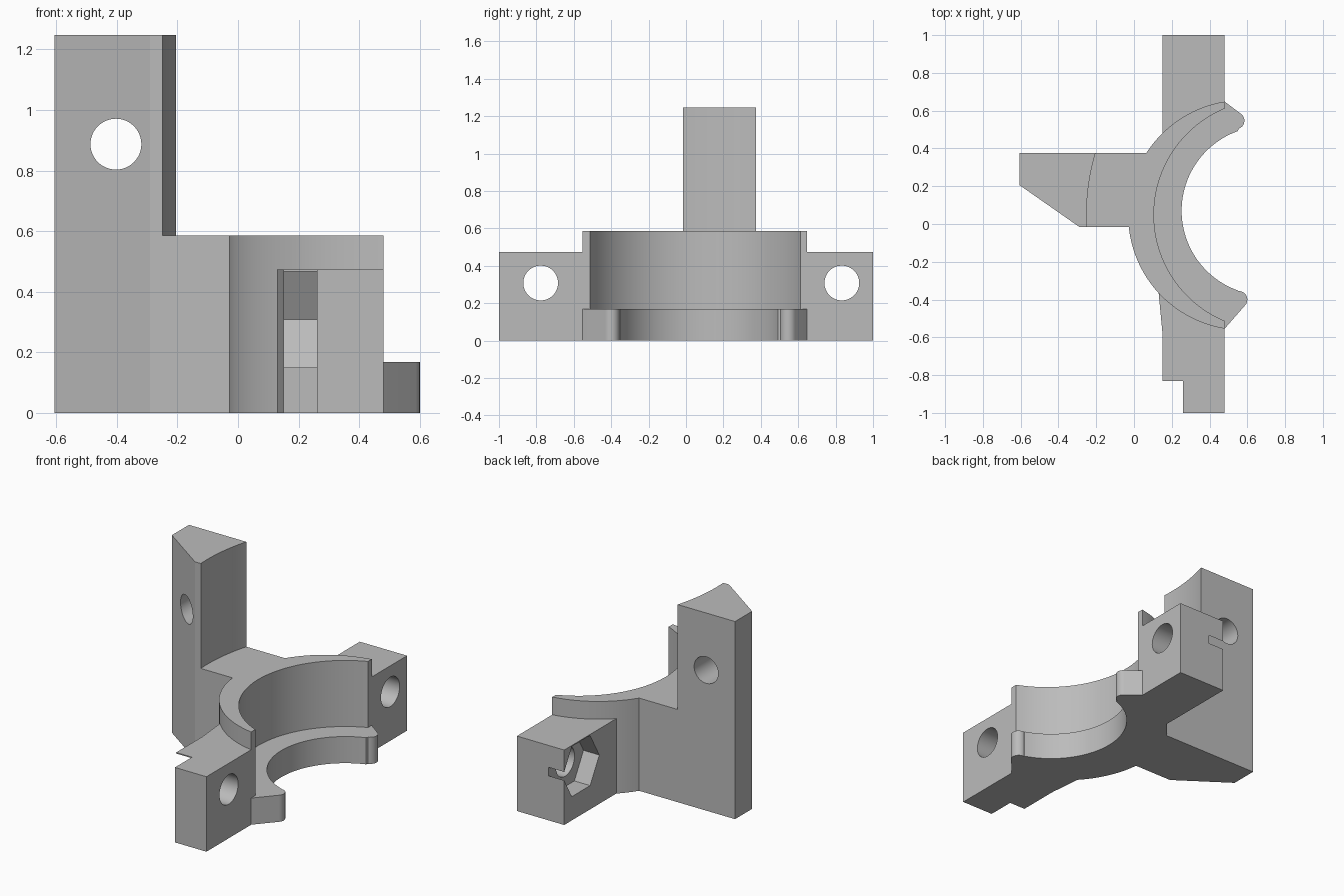
import bpy, bmesh
from math import sin, cos, pi, radians, atan2, hypot
from mathutils import Matrix, Vector

if "Cube" in bpy.data.objects:
    bpy.data.objects.remove(bpy.data.objects["Cube"], do_unlink=True)

GREY = (0.5, 0.5, 0.5, 1)
mat = bpy.data.materials.new("plain grey")
mat.use_nodes = True
mat.diffuse_color = GREY
mat.node_tree.nodes["Principled BSDF"].inputs["Base Color"].default_value = GREY


def arc(center, start, end, clockwise=False, steps=48):
    """Points around center, from start's direction and radius to end's."""
    cx, cy = center
    a = atan2(start[1] - cy, start[0] - cx)
    b = atan2(end[1] - cy, end[0] - cx)
    r = hypot(start[0] - cx, start[1] - cy)
    sweep = (b - a) % (2 * pi)
    if clockwise:
        sweep -= 2 * pi
    return [(cx + r * cos(a + sweep * i / steps), cy + r * sin(a + sweep * i / steps))
            for i in range(steps + 1)]


def extrude(name, profile, bottom, top):
    """Raise a flat outline into a solid."""
    bm = bmesh.new()
    face = bm.faces.new([bm.verts.new((x, y, bottom)) for x, y in profile])
    new = bmesh.ops.extrude_face_region(bm, geom=[face])["geom"]
    bmesh.ops.translate(bm, vec=(0, 0, top - bottom),
                        verts=[v for v in new if isinstance(v, bmesh.types.BMVert)])
    bmesh.ops.recalc_face_normals(bm, faces=bm.faces)
    mesh = bpy.data.meshes.new(name)
    bm.to_mesh(mesh)
    bm.free()
    mesh.materials.append(mat)
    ob = bpy.data.objects.new(name, mesh)
    bpy.context.collection.objects.link(ob)
    return ob


def drill(ob, axis, center, radius, depth, sides):
    """Cut a prism or round hole along an axis, then discard the cutter."""
    bm = bmesh.new()
    turn = Vector(axis).to_track_quat("Z", "Y").to_matrix().to_4x4()
    bmesh.ops.create_cone(bm, cap_ends=True, segments=sides, radius1=radius,
                          radius2=radius, depth=depth,
                          matrix=Matrix.Translation(center) @ turn)
    # hexagons point along y
    if sides == 6:
        far = max(v.co.y for v in bm.verts) - center[1]
        if far < radius * 0.95:
            bmesh.ops.rotate(bm, verts=bm.verts, cent=center,
                             matrix=Matrix.Rotation(radians(30), 3, axis))
    mesh = bpy.data.meshes.new("cutter")
    bm.to_mesh(mesh)
    bm.free()
    cutter = bpy.data.objects.new("cutter", mesh)
    cutter.hide_render = True
    bpy.context.collection.objects.link(cutter)
    mod = ob.modifiers.new("hole", "BOOLEAN")
    mod.operation, mod.solver, mod.object = "DIFFERENCE", "EXACT", cutter
    bpy.context.view_layer.objects.active = ob
    bpy.ops.object.modifier_apply(modifier=mod.name)
    bpy.data.objects.remove(cutter, do_unlink=True)


# Half ring: outer skin shared by the wall and the foot
outer = arc((0.578, 0.047), (0.48, 0.648), (0.48, -0.554))
bore = arc((0.714, 0.049), (0.48, -0.513), (0.48, 0.611), clockwise=True)
wall = extrude("ring_wall", outer + bore, 0.1, 0.585)

# Foot flange with rounded tips
low_tip = arc((0.555, -0.4), (0.587, -0.432), (0.55, -0.355), steps=10)
lip = arc((0.70, 0.07), (0.55, -0.352), (0.55, 0.492), clockwise=True)
high_tip = arc((0.54, 0.547), (0.555, 0.505), (0.565, 0.585), steps=10)
flange = extrude("foot_flange", outer + low_tip + lip + high_tip, 0, 0.168)

# Bolt ears, each with a through hole and a hexagonal nut pocket
back_ear = extrude("back_ear", [(0.15, 1), (0.48, 1), (0.48, 0.63), (0.15, 0.45)], 0, 0.473)
front_ear = extrude("front_ear", [
    (0.26, -1), (0.48, -1), (0.48, -0.535), (0.3, -0.46), (0.13, -0.36),
    (0.15, -0.57), (0.15, -0.83), (0.26, -0.83)], 0, 0.473)
for ear, y in ((back_ear, 0.833), (front_ear, -0.777)):
    drill(ear, (1, 0, 0), (0.3, y, 0.308), 0.093, 1, 48)
    drill(ear, (1, 0, 0), (0.16, y, 0.308), 0.1825, 0.2, 6)

# Arm linking the ring to the tower
extrude("arm", [(-0.29, -0.015), (0.05, -0.015), (0.1, 0.375), (-0.29, 0.375)], 0, 0.585)

# Tower with a curved inner face and a cross hole
hollow = arc((0.917, 0.047), (-0.204, 0.375), (-0.249, -0.015), steps=20)
tower = extrude("tower", [(-0.29, -0.015), (-0.605, 0.205), (-0.605, 0.375)] + hollow, 0, 1.247)
drill(tower, (0, 1, 0), (-0.403, 0.2, 0.887), 0.084, 2, 48)

# Smooth the curved faces, keep the edges crisp
bpy.ops.object.select_all(action="DESELECT")
for ob in bpy.context.collection.objects:
    if ob.type == "MESH" and mat.name in ob.data.materials:
        ob.select_set(True)
        bpy.context.view_layer.objects.active = ob
bpy.ops.object.shade_smooth_by_angle(angle=radians(25))
